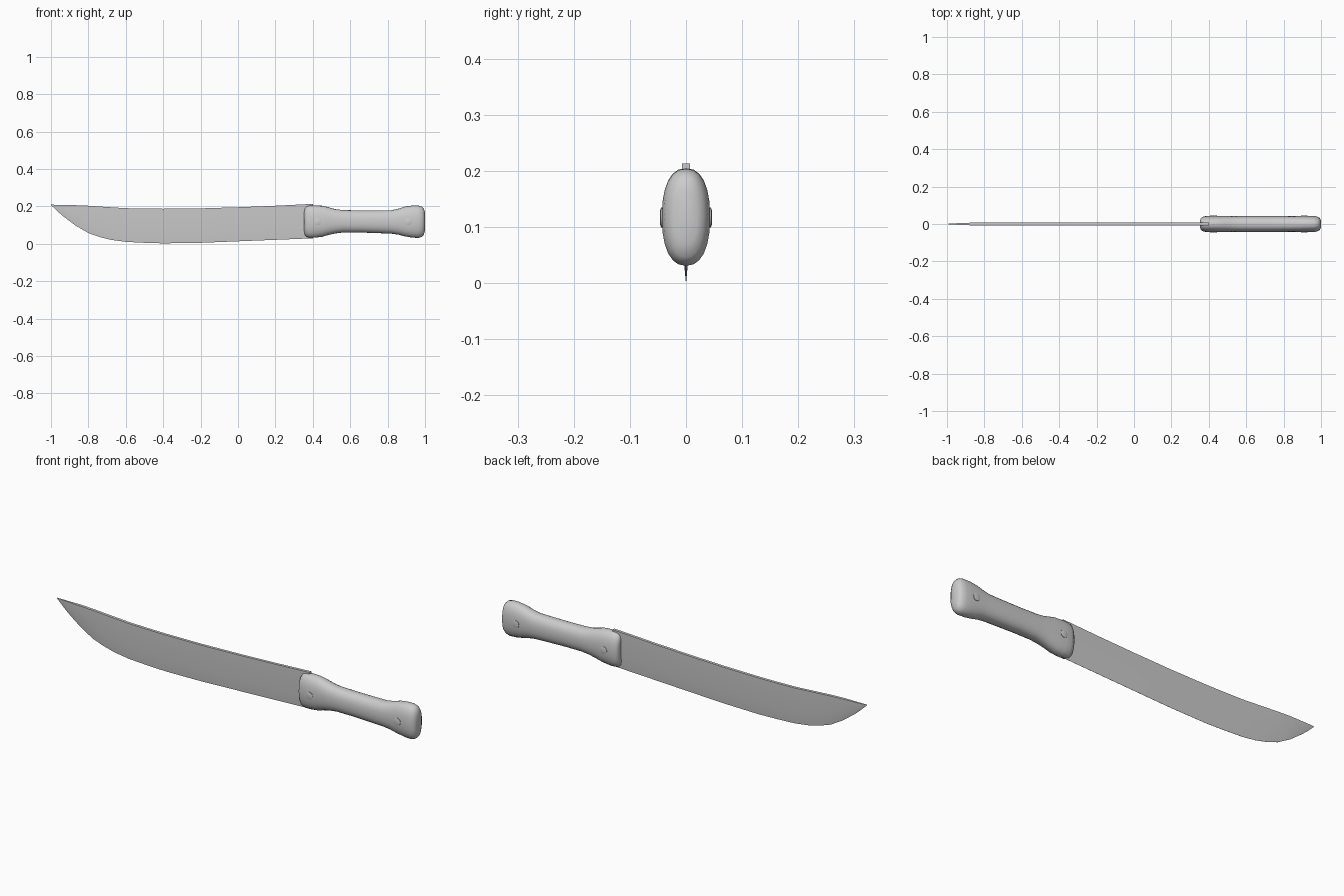
import bpy, bmesh, math


def finish(bm, name, angle):
    bmesh.ops.recalc_face_normals(bm, faces=bm.faces)
    me = bpy.data.meshes.new(name)
    bm.to_mesh(me)
    bm.free()
    ob = bpy.data.objects.new(name, me)
    bpy.context.collection.objects.link(ob)
    bpy.ops.object.select_all(action='DESELECT')
    ob.select_set(True)
    bpy.context.view_layer.objects.active = ob
    bpy.ops.object.shade_smooth_by_angle(angle=math.radians(angle))
    return ob


def loft(name, rings, angle):
    bm = bmesh.new()
    loops = [[bm.verts.new(p) for p in ring] for ring in rings]
    for a, b in zip(loops, loops[1:]):
        n = len(a)
        for i in range(n):
            j = (i + 1) % n
            bm.faces.new((a[i], a[j], b[j], b[i]))
    bm.faces.new(loops[0])
    bm.faces.new(loops[-1])
    return finish(bm, name, angle)


# Blade: x, spine height, cutting edge height, half thickness
stations = [
    (-1.0, 0.209, 0.207, 0.0006), (-0.97, 0.208, 0.178, 0.003),
    (-0.94, 0.207, 0.151, 0.0045), (-0.87, 0.206, 0.098, 0.007),
    (-0.80, 0.203, 0.057, 0.007), (-0.74, 0.199, 0.036, 0.007),
    (-0.68, 0.195, 0.021, 0.007), (-0.60, 0.190, 0.010, 0.007),
    (-0.50, 0.188, 0.005, 0.007), (-0.40, 0.187, 0.002, 0.007),
    (-0.20, 0.189, 0.005, 0.007), (0.0, 0.195, 0.013, 0.007),
    (0.20, 0.203, 0.021, 0.007), (0.40, 0.213, 0.029, 0.007),
]
blade_rings = []
for x, top, low, t in stations:
    mid = low + 0.3 * (top - low)
    blade_rings.append([(x, -t, top), (x, -t * 0.8, mid), (x, -0.0003, low),
                        (x, 0.0003, low), (x, t * 0.8, mid), (x, t, top)])
loft("blade", blade_rings, 35)

# Handle: x, top, bottom, half width
grip = [
    (0.354, 0.172, 0.066, 0.022), (0.357, 0.188, 0.048, 0.031),
    (0.366, 0.200, 0.037, 0.038), (0.382, 0.205, 0.032, 0.042),
    (0.41, 0.205, 0.032, 0.043), (0.45, 0.203, 0.037, 0.043),
    (0.48, 0.196, 0.046, 0.043), (0.52, 0.185, 0.055, 0.042),
    (0.56, 0.180, 0.060, 0.042), (0.65, 0.178, 0.060, 0.042),
    (0.74, 0.178, 0.057, 0.042), (0.82, 0.179, 0.054, 0.042),
    (0.86, 0.188, 0.048, 0.042), (0.89, 0.198, 0.040, 0.043),
    (0.93, 0.204, 0.033, 0.043), (0.963, 0.204, 0.031, 0.043),
    (0.982, 0.199, 0.036, 0.039), (0.993, 0.188, 0.047, 0.032),
    (1.0, 0.168, 0.070, 0.020),
]


def oval(x, top, low, w, n=24, power=0.86):
    c, h = (top + low) / 2, (top - low) / 2
    pts = []
    for i in range(n):
        a = math.tau * i / n
        s, k = math.sin(a), math.cos(a)
        pts.append((x, w * math.copysign(abs(k) ** power, k),
                    c + h * math.copysign(abs(s) ** power, s)))
    return pts


loft("handle", [oval(*g) for g in grip], 50)

# Rivets: slightly raised pins right through the handle
for label, x in (("front", 0.425), ("rear", 0.91)):
    rings = []
    for y, r in ((-0.046, 0.013), (-0.0445, 0.018), (0.0445, 0.018), (0.046, 0.013)):
        rings.append([(x + r * math.cos(math.tau * i / 16), y,
                       0.117 + r * math.sin(math.tau * i / 16)) for i in range(16)])
    loft(label + "_rivet", rings, 40)
